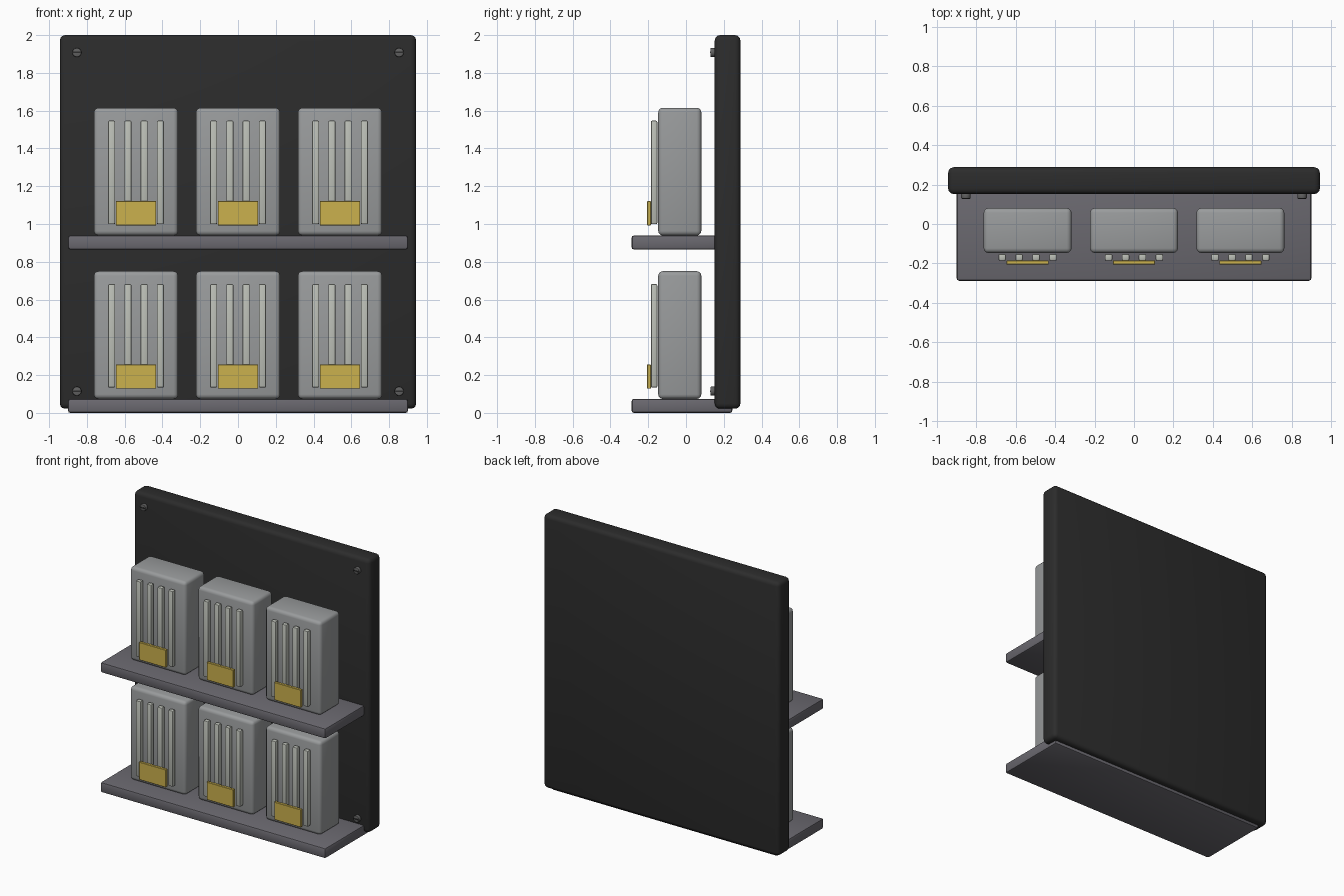
import bpy, math

if "Cube" in bpy.data.objects:
    bpy.data.objects.remove(bpy.data.objects["Cube"])


def material(name, rgb):
    m = bpy.data.materials.new(name)
    m.diffuse_color = (*rgb, 1)
    m.use_nodes = True
    m.node_tree.nodes["Principled BSDF"].inputs["Base Color"].default_value = m.diffuse_color
    return m


BLACK = material("charcoal", (0.025, 0.025, 0.025))
SHELF = material("shelf_grey", (0.145, 0.14, 0.16))
STEEL = material("case_grey", (0.32, 0.33, 0.335))
PALE = material("rib_pale_grey", (0.50, 0.52, 0.47))
GOLD = material("label_gold", (0.60, 0.44, 0.075))
SCREW = material("screw_grey", (0.12, 0.12, 0.12))


def finish(ob, name, mat, bevel, segments=3):
    ob.name = name
    ob.data.materials.append(mat)
    if bevel:
        mod = ob.modifiers.new("bevel", "BEVEL")
        mod.width = bevel
        mod.segments = segments
        bpy.ops.object.modifier_apply(modifier="bevel")
    bpy.ops.object.shade_smooth_by_angle(angle=math.radians(35))


def box(name, x, y, z, mat, bevel=0.0, segments=3):
    """Box from (min, max) ranges on each axis."""
    bpy.ops.mesh.primitive_cube_add(size=1, location=[(a + b) / 2 for a, b in (x, y, z)])
    ob = bpy.context.object
    ob.scale = [b - a for a, b in (x, y, z)]
    bpy.ops.object.transform_apply(location=False, rotation=False, scale=True)
    finish(ob, name, mat, bevel, segments)


# Back panel
box("back_panel", (-0.943, 0.943), (0.152, 0.288), (0.022, 2.0), BLACK, 0.028)

for row, z0 in enumerate((0.0, 0.865)):
    # Shelf
    box(f"shelf_{row}", (-0.9, 0.9), (-0.288, 0.245), (z0, z0 + 0.074), SHELF, 0.012, 2)
    for col, cx in enumerate((-0.54, 0.0, 0.54)):
        tag = f"{row}_{col}"
        # Case standing on the shelf
        box(f"case_{tag}", (cx - 0.223, cx + 0.223), (-0.147, 0.081),
            (z0 + 0.074, z0 + 0.75), STEEL, 0.024)
        # Vertical ribs on the case front
        for i in range(4):
            rx = cx + (i - 1.5) * 0.086
            box(f"rib_{tag}_{i}", (rx - 0.019, rx + 0.019), (-0.186, -0.152),
                (z0 + 0.134, z0 + 0.682), PALE, 0.007, 2)
        # Label plate
        box(f"label_{tag}", (cx - 0.107, cx + 0.107), (-0.206, -0.186),
            (z0 + 0.128, z0 + 0.256), GOLD, 0.002, 1)

# Slotted screws in the panel corners
for x in (-0.853, 0.853):
    for z in (0.115, 1.908):
        bpy.ops.mesh.primitive_cylinder_add(vertices=24, radius=0.024, depth=0.027,
                                            location=(x, 0.1425, z),
                                            rotation=(math.pi / 2, 0, 0))
        finish(bpy.context.object, "screw_head", SCREW, 0.004, 2)
        box("screw_slot", (x - 0.02, x + 0.02), (0.126, 0.132), (z - 0.004, z + 0.004), BLACK)
